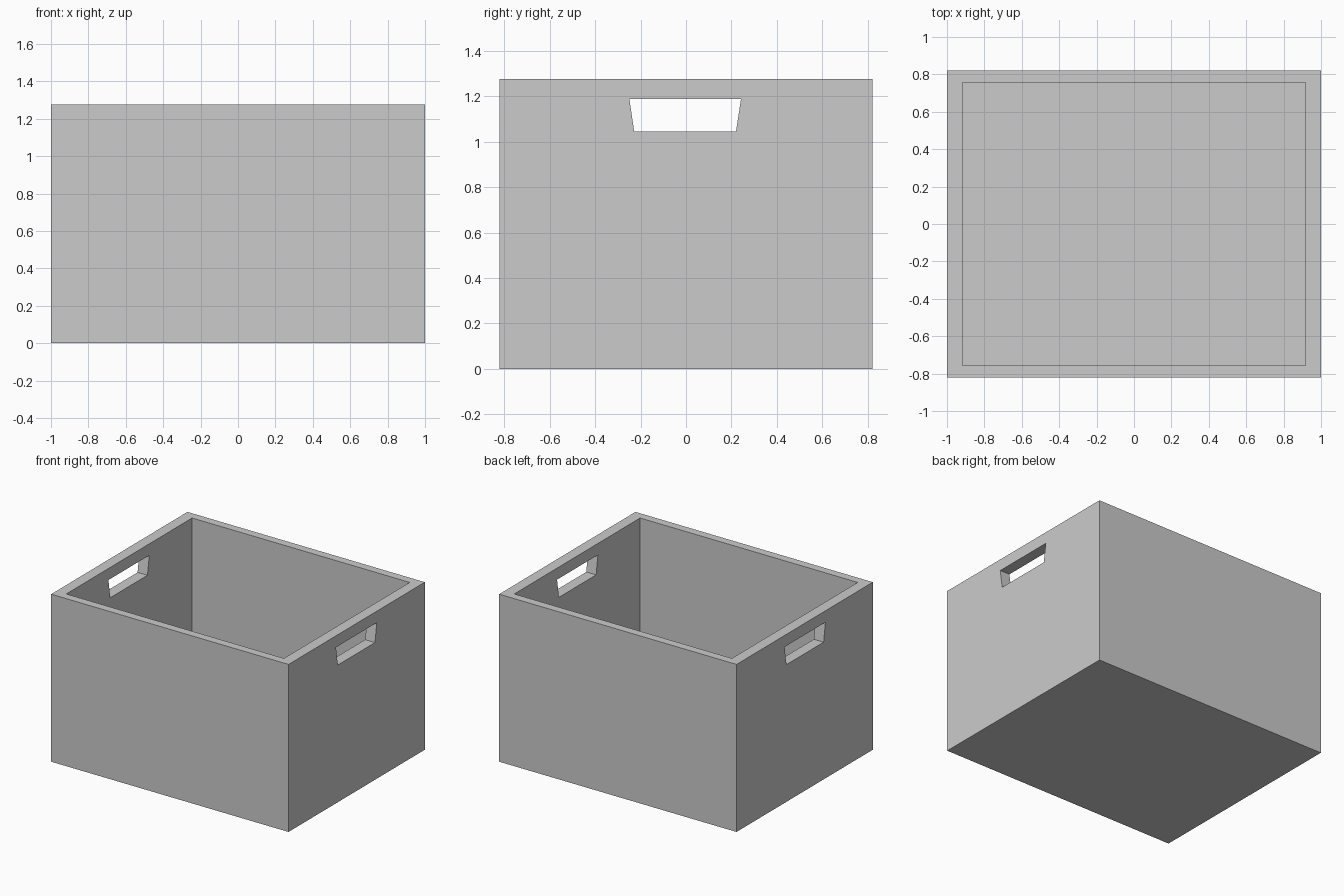
import bpy, bmesh

if "Cube" in bpy.data.objects:
    bpy.data.objects.remove(bpy.data.objects["Cube"])

X, Y, H = 1.0, 0.82, 1.276          # outer half sizes and height
IX, IY, FLOOR = 0.917, 0.757, 0.07  # inner half sizes and floor thickness


def make_object(name, bm):
    bmesh.ops.recalc_face_normals(bm, faces=bm.faces)
    mesh = bpy.data.meshes.new(name)
    bm.to_mesh(mesh)
    bm.free()
    obj = bpy.data.objects.new(name, mesh)
    bpy.context.collection.objects.link(obj)
    return obj


def ring(bm, x, y, z):
    return [bm.verts.new((sx * x, sy * y, z))
            for sx, sy in ((-1, -1), (1, -1), (1, 1), (-1, 1))]


# Open crate: outer wall, rim, inner wall, with a bottom and a floor
bm = bmesh.new()
rings = [ring(bm, X, Y, 0), ring(bm, X, Y, H), ring(bm, IX, IY, H), ring(bm, IX, IY, FLOOR)]
for a, b in zip(rings, rings[1:]):
    for i in range(4):
        j = (i + 1) % 4
        bm.faces.new((a[i], a[j], b[j], b[i]))
bm.faces.new(rings[0][::-1])
bm.faces.new(rings[-1])
crate = make_object("crate", bm)

# Tapered bar that cuts the hand hole through both side walls
bm = bmesh.new()
profile = [(-0.228, 1.045), (0.220, 1.045), (0.242, 1.188), (-0.249, 1.188)]
face = bm.faces.new([bm.verts.new((-1.2, y, z)) for y, z in profile])
side = bmesh.ops.extrude_face_region(bm, geom=[face])["geom"]
bmesh.ops.translate(bm, vec=(2.4, 0, 0),
                    verts=[v for v in side if isinstance(v, bmesh.types.BMVert)])
cutter = make_object("hand_hole_cutter", bm)
cutter.hide_render = True

# Cut the hand holes, then remove the helper
cut = crate.modifiers.new("hand_holes", "BOOLEAN")
cut.operation = "DIFFERENCE"
cut.solver = "EXACT"
cut.object = cutter
bpy.context.view_layer.objects.active = crate
bpy.ops.object.modifier_apply(modifier=cut.name)
bpy.data.objects.remove(cutter)
